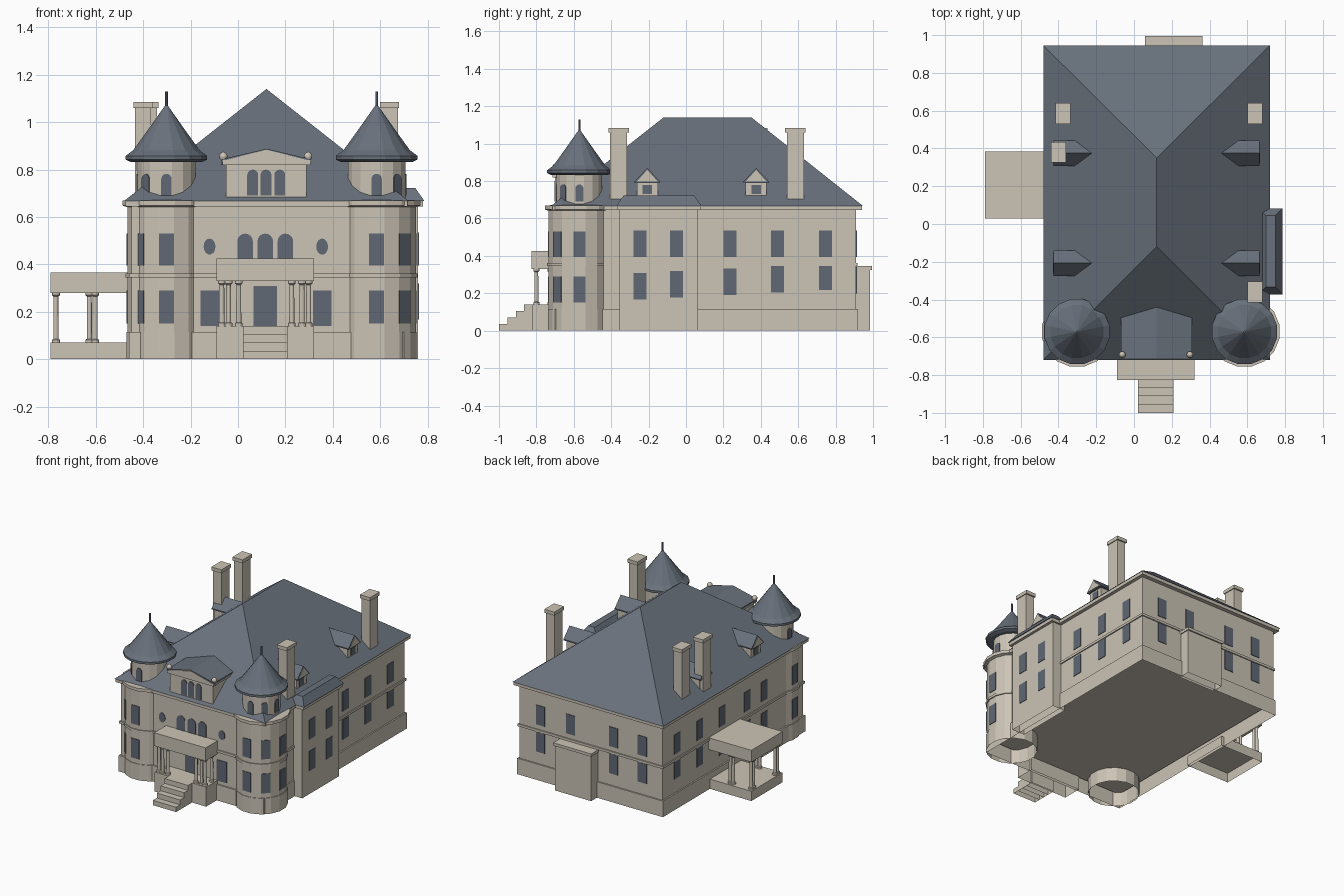
import bpy, bmesh, math
from mathutils import Vector

cube = bpy.data.objects.get("Cube")
if cube:
    bpy.data.objects.remove(cube, do_unlink=True)


def material(name, r, g, b):
    m = bpy.data.materials.new(name)
    m.use_nodes = True
    m.diffuse_color = (r, g, b, 1)
    m.node_tree.nodes["Principled BSDF"].inputs["Base Color"].default_value = (r, g, b, 1)
    return m


STONE = material("warm_stone", .60, .55, .465)
SLATE = material("blue_grey_slate", .14, .165, .20)
GLASS = material("dark_glass", .12, .14, .175)


def finish(name, bm, mat, smooth=False):
    bmesh.ops.remove_doubles(bm, verts=bm.verts, dist=1e-5)
    bmesh.ops.recalc_face_normals(bm, faces=bm.faces)
    me = bpy.data.meshes.new(name)
    bm.to_mesh(me)
    bm.free()
    me.materials.append(mat)
    for p in me.polygons:
        p.use_smooth = smooth
    ob = bpy.data.objects.new(name, me)
    bpy.context.collection.objects.link(ob)
    return ob


def box(name, x0, x1, y0, y1, z0, z1, mat=STONE, open_bottom=False, inset=0):
    """Box, optionally without a floor, with its top drawn in by inset."""
    bm = bmesh.new()
    low = [bm.verts.new((x, y, z0)) for x, y in ((x0, y0), (x1, y0), (x1, y1), (x0, y1))]
    i = inset
    top = [bm.verts.new((x, y, z1)) for x, y in
           ((x0 + i, y0 + i), (x1 - i, y0 + i), (x1 - i, y1 - i), (x0 + i, y1 - i))]
    bm.faces.new(top)
    if not open_bottom:
        bm.faces.new(low[::-1])
    for k in range(4):
        n = (k + 1) % 4
        bm.faces.new((low[k], low[n], top[n], top[k]))
    return finish(name, bm, mat)


def lathe(name, x, y, profile, sides, mat=STONE, smooth=False):
    """Revolve (radius, z) points; a flat side faces the front."""
    bm = bmesh.new()
    rings = []
    for r, z in profile:
        r /= math.cos(math.pi / sides)
        rings.append([bm.verts.new((x + r * math.sin(t), y - r * math.cos(t), z))
                      for t in ((k + .5) * math.tau / sides for k in range(sides))])
    for a, b in zip(rings, rings[1:]):
        for k in range(sides):
            n = (k + 1) % sides
            bm.faces.new((a[k], a[n], b[n], b[k]))
    return finish(name, bm, mat, smooth)


def extrude(name, pts, x, y, angle, depth, mat):
    """Outline (across, z) facing angle (0 front, 90 model's left), pushed inward."""
    a = math.radians(angle)
    across = Vector((math.cos(a), math.sin(a), 0))
    inward = Vector((-math.sin(a), math.cos(a), 0)) * depth
    bm = bmesh.new()
    base = [Vector((x, y, 0)) + across * u + Vector((0, 0, z)) for u, z in pts]
    front = [bm.verts.new(p) for p in base]
    back = [bm.verts.new(p + inward) for p in base]
    bm.faces.new(front)
    bm.faces.new(back[::-1])
    for k in range(len(pts)):
        n = (k + 1) % len(pts)
        bm.faces.new((front[k], back[k], back[n], front[n]))
    return finish(name, bm, mat)


def window(name, x, y, angle, w, z0, z1, arched=False):
    """Thin glass plate standing just proud of the wall at x, y."""
    h = w / 2
    if arched:
        pts = [(-h, z0), (h, z0)] + [(h * math.cos(t), z1 - h + h * math.sin(t))
                                     for t in (k * math.pi / 8 for k in range(9))]
    else:
        pts = [(-h, z0), (h, z0), (h, z1), (-h, z1)]
    a = math.radians(angle)
    extrude(name, pts, x + .004 * math.sin(a), y - .004 * math.cos(a), angle, .008, GLASS)


def gable_roof(name, x, y, angle, half, eave, peak, depth, t=.012):
    extrude(name, [(-half, eave), (half, eave), (half, eave + t), (0, peak), (-half, eave + t)],
            x, y, angle, depth, SLATE)


def column(name, x, y, z0, z1, r=.011):
    lathe(name, x, y, [(0, z0), (r * 1.5, z0), (r * 1.5, z0 + .012), (r, z0 + .016),
                       (r * .9, z1 - .016), (r * 1.5, z1 - .01), (r * 1.5, z1), (0, z1)], 12)


# Main block
X0, X1, Y0, Y1, CX = -.45, .69, -.69, .91, .12
box("main_walls", X0, X1, Y0, Y1, .1, .66)
box("plinth", X0 - .01, X1 + .01, Y0 - .01, Y1 + .01, 0, .115, open_bottom=True)
box("belt_course", X0 - .008, X1 + .008, Y0 - .008, Y1 + .008, .345, .362)
box("cornice", X0 - .025, X1 + .025, Y0 - .025, Y1 + .03, .645, .668)

# Hipped main roof
bm = bmesh.new()
e = [bm.verts.new((x, y, .668)) for x, y in ((-.48, -.72), (.72, -.72), (.72, .945), (-.48, .945))]
f, b = bm.verts.new((CX, -.12, 1.14)), bm.verts.new((CX, .35, 1.14))
for face in ((e[0], e[1], f), (e[1], e[2], b, f), (e[2], e[3], b), (e[3], e[0], f, b), e[::-1]):
    bm.faces.new(face)
finish("main_roof", bm, SLATE)

# Corner towers
TY = -.57
for side, tx, s in (("right", -.302, -1), ("left", .585, 1)):
    n = side + "_tower_"
    lathe(n + "walls", tx, TY, [(.165, 0), (.165, .65)], 16)
    lathe(n + "plinth", tx, TY, [(.169, 0), (.169, .115), (.16, .115)], 16)
    lathe(n + "belt", tx, TY, [(.16, .345), (.172, .345), (.172, .362), (.16, .362)], 16)
    lathe(n + "cornice", tx, TY, [(.16, .64), (.185, .648), (.185, .67), (0, .675)], 16)
    lathe(n + "drum", tx, TY, [(.122, .66), (.122, .845)], 16)
    lathe(n + "roof", tx, TY, [(0, .838), (.15, .832), (.172, .842), (.172, .858), (.14, .882),
                               (.08, .965), (.006, 1.07)], 16, SLATE)
    lathe(n + "finial", tx, TY, [(.006, 1.06), (.006, 1.13), (0, 1.13)], 8, SLATE)
    for step in range(3):
        ang = s * 45 * step
        dx, dy = math.sin(math.radians(ang)), -math.cos(math.radians(ang))
        for z0, z1 in ((.15, .29), (.395, .53)):
            window(n + "window", tx + .165 * dx, TY + .165 * dy, ang, .063, z0, z1)
        window(n + "arched_window", tx + .122 * dx, TY + .122 * dy, ang, .044, .69, .782, True)

# Side bay with small hipped roof
box("bay_walls", .66, .76, -.355, .065, 0, .65, open_bottom=True)
box("bay_cornice", .66, .78, -.368, .078, .645, .67)
box("bay_roof", .66, .786, -.372, .082, .668, .722, SLATE, inset=.038)

# Side and back windows; the lower row climbs towards the back
for y in (-.245, -.05, .235, .49, .745):
    low = .18 + .05 * y
    for wall_x, ang in ((.76 if y < .1 else X1, 90), (X0, -90)):
        window("side_lower_window", wall_x, y, ang, .07, low, low + .142)
        window("side_upper_window", wall_x, y, ang, .07, .395, .535)
for x in (.52, .28, -.06, -.29):
    window("back_upper_window", x, Y1, 180, .07, .395, .535)
    if x != .28:
        window("back_lower_window", x, Y1, 180, .07, .2, .342)

# Back annex
box("back_annex", .065, .355, .9, .985, 0, .33, open_bottom=True)
box("back_annex_cap", .058, .362, .9, .995, .325, .345)

# Front windows and door
window("front_door", .115, Y0, 0, .1, .14, .31)
for x in (-.12, .355):
    window("front_lower_window", x, Y0, 0, .078, .14, .29)
    oval = [(.025 * math.cos(t), .475 + .034 * math.sin(t))
            for t in (k * math.tau / 16 for k in range(16))]
    extrude("oval_window", oval, x, Y0 - .004, 0, .008, GLASS)
for x in (.03, .115, .2):
    window("front_arched_window", x, Y0, 0, .066, .41, .53, True)

# Entrance porch and steps
PX = .115
box("porch_base", PX - .205, PX + .205, -.82, -.68, 0, .14, open_bottom=True)
box("porch_beam", PX - .205, PX + .205, -.825, -.68, .33, .425)
for s in (-1, 1):
    for off, y in ((.183, -.8), (.155, -.8), (.112, -.8), (.183, -.725)):
        column("porch_column", PX + s * off, y, .14, .33)
for k in range(4):
    box("entrance_step", PX - .093, PX + .093, -1 + .045 * k, -.81, 0, .035 * (k + 1), open_bottom=True)

# Side carriage porch
box("carriage_porch_floor", -.79, -.44, .03, .385, 0, .07, open_bottom=True)
box("carriage_porch_roof", -.79, -.44, .03, .385, .28, .365)
for y in (.058, .357):
    for x in (-.768, -.627, -.603):
        column("carriage_porch_column", x, y, .07, .28)
column("carriage_porch_column", -.768, .085, .07, .28)
column("carriage_porch_column", -.768, .33, .07, .28)

# Front pediment
box("pediment_walls", CX - .17, CX + .17, -.7, -.5, .665, .825)
box("pediment_beam", CX - .185, CX + .185, -.715, -.5, .82, .84)
extrude("pediment_gable", [(-.18, .838), (.18, .838), (0, .884)], CX, -.715, 0, .03, STONE)
gable_roof("pediment_roof", CX, -.711, 0, .188, .832, .888, .3)
for x in (.062, .118, .176):
    window("pediment_window", x, -.7, 0, .046, .69, .8, True)
for x in (-.062, .296):
    lathe("pediment_urn", x, -.692, [(0, .82), (.01, .82), (.008, .838), (.017, .85), (.017, .862),
                                     (.008, .872), (0, .876)], 12, STONE, True)

# Side dormers
for s, ang in ((1, 90), (-1, -90)):
    for y in (-.207, .375):
        x = CX + s * .53
        extrude("dormer_front", [(-.056, .7), (.056, .7), (.056, .8), (0, .855), (-.056, .8)],
                x, y, ang, .2, STONE)
        gable_roof("dormer_roof", x + s * .015, y, ang, .068, .79, .87, .25, .008)
        extrude("dormer_gable", [(-.056, .797), (.056, .797), (0, .86)],
                x + s * .018, y, ang, .02, STONE)
        window("dormer_window", x, y, ang, .05, .73, .778)

# Chimneys
for x, y in ((.64, .585), (.64, -.36), (-.375, .585), (-.4, .38)):
    box("chimney", x - .034, x + .034, y - .045, y + .045, .7, 1.065)
    box("chimney_cap", x - .04, x + .04, y - .055, y + .055, 1.06, 1.085)
